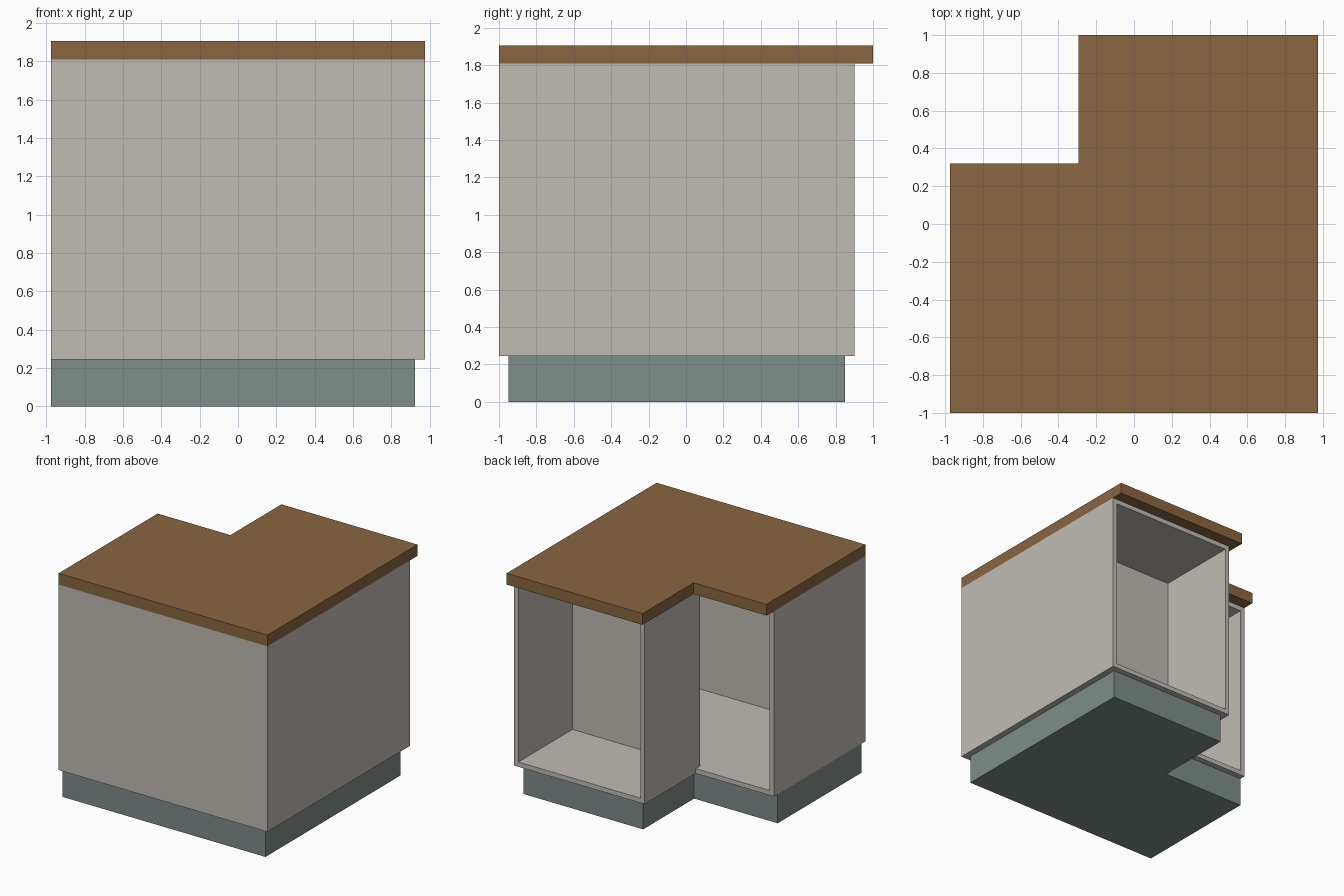
import bpy, bmesh

cube = bpy.data.objects.get("Cube")
if cube:
    bpy.data.objects.remove(cube, do_unlink=True)


def material(name, rgb):
    m = bpy.data.materials.new(name)
    m.use_nodes = True
    m.diffuse_color = (*rgb, 1)
    m.node_tree.nodes["Principled BSDF"].inputs["Base Color"].default_value = (*rgb, 1)
    return m


wood = material("brown_wood", (0.254, 0.133, 0.053))
panel = material("warm_grey_panel", (0.527, 0.499, 0.456))
plinth = material("grey_green_plinth", (0.209, 0.266, 0.250))


def slab(name, outline, z0, z1, mat):
    """Extrude a flat outline from z0 up to z1."""
    bm = bmesh.new()
    base = bm.faces.new([bm.verts.new((x, y, z0)) for x, y in outline])
    ext = bmesh.ops.extrude_face_region(bm, geom=[base])
    top = [v for v in ext["geom"] if isinstance(v, bmesh.types.BMVert)]
    bmesh.ops.translate(bm, verts=top, vec=(0, 0, z1 - z0))
    bmesh.ops.recalc_face_normals(bm, faces=bm.faces)
    mesh = bpy.data.meshes.new(name)
    bm.to_mesh(mesh)
    bm.free()
    mesh.materials.append(mat)
    ob = bpy.data.objects.new(name, mesh)
    bpy.context.collection.objects.link(ob)
    return ob


def rect(x0, x1, y0, y1):
    return [(x0, y0), (x1, y0), (x1, y1), (x0, y1)]


def ell(x0, x1, y0, y1, nx, ny):
    """L outline with the notch in the -x, +y corner."""
    return [(x0, y0), (x1, y0), (x1, y1), (nx, y1), (nx, ny), (x0, ny)]


X = 0.975                        # half width
Z0, Z1, Z2 = 0.245, 1.81, 1.905  # plinth top, carcass top, worktop top
T, B = 0.04, 0.02                # side panel and back panel thickness
ARM_X, ARM_Y, WING_Y = -0.245, 0.90, 0.22  # carcass edges at the notch
BACK = 0.16                      # rear of the arm cabinet

# Plinth and worktop
slab("plinth", ell(-X, 0.922, -0.95, 0.85, -0.195, 0.17), 0, Z0, plinth)
slab("worktop", ell(-X, X, -1, 1, -0.295, 0.32), Z1, Z2, wood)

# Upright carcass panels
slab("front_panel", rect(-X, X, -1, -1 + B), Z0, Z1, panel)
slab("left_side_panel", rect(X - T, X, -1 + B, ARM_Y), Z0, Z1, panel)
slab("right_side_panel", rect(-X, -X + T, -1 + B, WING_Y), Z0, Z1, panel)
slab("arm_side_panel", rect(ARM_X, ARM_X + T, BACK, ARM_Y), Z0, Z1, panel)
slab("arm_back_panel", rect(ARM_X + T, X - T, BACK, BACK + B), Z0 + T, Z1 - T, panel)

# Floor and ceiling, fitted around the arm side panel
deck = [(-X + T, -1 + B), (X - T, -1 + B), (X - T, ARM_Y), (ARM_X + T, ARM_Y),
        (ARM_X + T, BACK), (ARM_X, BACK), (ARM_X, WING_Y), (-X + T, WING_Y)]
slab("cabinet_floor", deck, Z0, Z0 + T, panel)
slab("cabinet_ceiling", deck, Z1 - T, Z1, panel)
